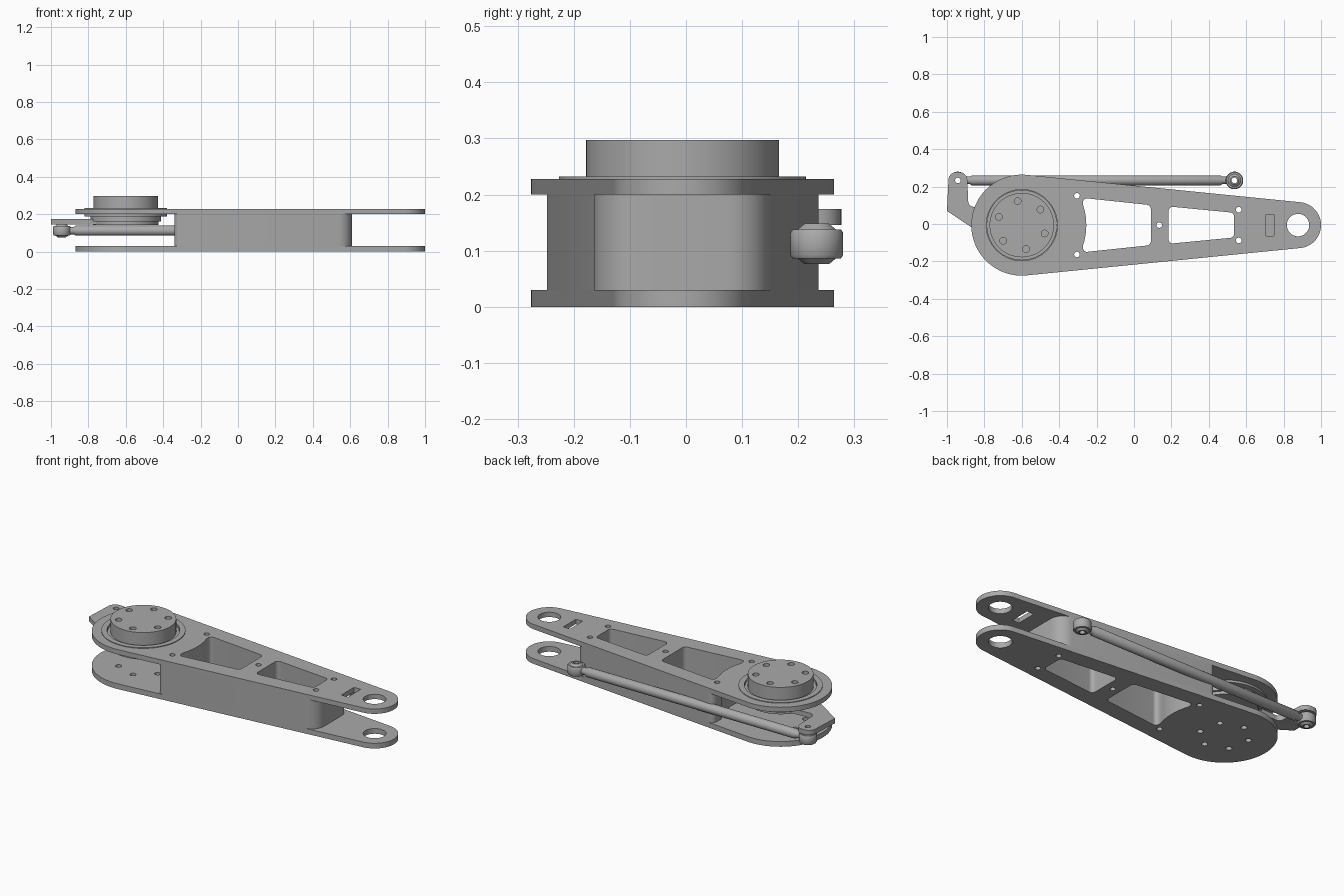
import bpy, bmesh, math
from mathutils import Vector

cube = bpy.data.objects.get("Cube")
if cube:
    bpy.data.objects.remove(cube)

CY = -0.006                    # centre line of the arm
HUB, TIP = (-0.6, CY), (0.877, CY)
HUB_R, TIP_R = 0.27, 0.123
SLOPE = math.asin((HUB_R - TIP_R) / (TIP[0] - HUB[0]))

metal = bpy.data.materials.new("machined grey")
metal.use_nodes = True
metal.diffuse_color = (0.4, 0.4, 0.4, 1)
metal.node_tree.nodes["Principled BSDF"].inputs["Base Color"].default_value = (0.4, 0.4, 0.4, 1)


def arc(c, r, a0, a1, n=24):
    return [(c[0] + r * math.cos(a0 + (a1 - a0) * i / n),
             c[1] + r * math.sin(a0 + (a1 - a0) * i / n)) for i in range(n + 1)]


def circle(c, r, n=48):
    return arc(c, r, 0, math.tau, n)[:-1]


def ring_of(c, r, hole, count=6, start=math.radians(40)):
    return [circle((c[0] + r * math.cos(start + math.tau * i / count),
                    c[1] + r * math.sin(start + math.tau * i / count)), hole, 20)
            for i in range(count)]


def rounded(pts, r, n=8):
    """Fillet every corner of a polygon; r is one radius or one per corner."""
    radii = r if isinstance(r, list) else [r] * len(pts)
    out = []
    for i, rad in enumerate(radii):
        p = Vector(pts[i])
        a = (Vector(pts[i - 1]) - p).normalized()
        b = (Vector(pts[(i + 1) % len(pts)]) - p).normalized()
        if rad == 0:
            out.append(tuple(p))
            continue
        half = a.angle(b) / 2
        c = p + (a + b).normalized() * rad / math.sin(half)
        s = p + a * rad / math.tan(half) - c
        e = p + b * rad / math.tan(half) - c
        turn = s.angle(e)
        for k in range(n + 1):
            t = k / n
            v = (s * math.sin((1 - t) * turn) + e * math.sin(t * turn)) / math.sin(turn)
            out.append(tuple(c + v))
    return out


def add_mesh(name, mesh):
    obj = bpy.data.objects.new(name, mesh)
    bpy.context.collection.objects.link(obj)
    mesh.materials.clear()
    mesh.materials.append(metal)
    bpy.ops.object.select_all(action='DESELECT')
    obj.select_set(True)
    bpy.context.view_layer.objects.active = obj
    bpy.ops.object.shade_smooth_by_angle(angle=math.radians(35))
    return obj


def prism(name, z0, z1, outline, holes=()):
    """Extrude a flat outline with holes between two heights."""
    curve = bpy.data.curves.new(name, 'CURVE')
    curve.dimensions, curve.fill_mode = '2D', 'BOTH'
    curve.extrude = (z1 - z0) / 2
    for loop in [outline, *holes]:
        sp = curve.splines.new('POLY')
        sp.points.add(len(loop) - 1)
        for pt, (x, y) in zip(sp.points, loop):
            pt.co = (x, y, 0, 1)
        sp.use_cyclic_u = True
    tmp = bpy.data.objects.new("tmp", curve)
    bpy.context.collection.objects.link(tmp)
    dg = bpy.context.evaluated_depsgraph_get()
    mesh = bpy.data.meshes.new_from_object(tmp.evaluated_get(dg))
    bpy.data.objects.remove(tmp)
    bm = bmesh.new()
    bm.from_mesh(mesh)
    bmesh.ops.remove_doubles(bm, verts=bm.verts, dist=1e-5)
    bmesh.ops.recalc_face_normals(bm, faces=bm.faces)
    bmesh.ops.translate(bm, verts=bm.verts, vec=(0, 0, (z0 + z1) / 2))
    bm.to_mesh(mesh)
    bm.free()
    return add_mesh(name, mesh)


def lathe(name, profile, origin, axis='Z', steps=40):
    """Spin a closed or axis-to-axis (radius, height) profile."""
    bm = bmesh.new()
    vs = [bm.verts.new((r, 0, h)) for r, h in profile]
    es = [bm.edges.new(p) for p in zip(vs, vs[1:])]
    bmesh.ops.spin(bm, geom=vs + es, cent=(0, 0, 0), axis=(0, 0, 1),
                   angle=math.tau, steps=steps, use_duplicate=False)
    bmesh.ops.remove_doubles(bm, verts=bm.verts, dist=1e-5)
    bmesh.ops.recalc_face_normals(bm, faces=bm.faces)
    mesh = bpy.data.meshes.new(name)
    bm.to_mesh(mesh)
    bm.free()
    obj = add_mesh(name, mesh)
    obj.location = origin
    if axis == 'X':
        obj.rotation_euler = (0, math.pi / 2, 0)
    return obj


# Shared outlines: tapered arm, two windows, bolt holes
quarter = math.pi / 2 - SLOPE
arm = arc(TIP, TIP_R, -quarter, quarter, 32) + arc(HUB, HUB_R, quarter, math.tau - quarter, 64)


def edge(x):
    return (HUB_R - (x - HUB[0]) * math.sin(SLOPE)) / math.cos(SLOPE)


def trapezoid(x0, x1, h0, h1, r):
    return rounded([(x0, CY - h0), (x1, CY - h1), (x1, CY + h1), (x0, CY + h0)], r)


bow = math.radians(22)
bowed = arc(HUB, 0.345, bow, -bow, 12)
window_a = rounded([(-0.272, CY - 0.145), (0.09, CY - 0.107), (0.09, CY + 0.107),
                    (-0.272, CY + 0.145)] + bowed[1:-1], [0.02, 0.025, 0.025, 0.02] + [0] * 11)
window_b = trapezoid(0.185, 0.535, 0.1, 0.066, 0.022)
bolts = [circle((x, CY + y), 0.015, 20) for x, y in
         [(-0.305, 0.157), (-0.305, -0.157), (0.135, 0), (0.56, 0.082), (0.56, -0.082)]]
through = [window_a, window_b] + bolts
tip_hole = circle(TIP, 0.06)
slot = trapezoid(0.705, 0.748, 0.058, 0.058, 0.004)

# Side plates
prism("lower_plate", 0, 0.03, arm, through + [tip_hole] + ring_of(HUB, 0.13, 0.016))
prism("upper_plate", 0.2, 0.228, arm, through + [tip_hole, slot, circle(HUB, 0.2)])

# Hollow core between the plates, scooped around the drive
scoop = arc(HUB, 0.31, math.radians(33), math.radians(-33), 16)
core = rounded([(-0.34, CY - edge(-0.34)), (0.61, CY - edge(0.61)),
                (0.61, CY + edge(0.61)), (-0.34, CY + edge(-0.34))] + scoop,
               [0.03, 0.08, 0.08, 0.03] + [0] * len(scoop))
prism("core_block", 0.03, 0.2, core, through)

# Rotary drive: bearing ring, body, drilled output flange
prism("bearing_ring", 0.188, 0.232, circle(HUB, 0.22, 64), [circle(HUB, 0.19, 64)])
prism("drive_body", 0.16, 0.222, circle(HUB, 0.188, 64))
prism("flange_base", 0.222, 0.27, circle(HUB, 0.172, 64))
prism("output_flange", 0.27, 0.297, circle(HUB, 0.172, 64), ring_of(HUB, 0.13, 0.018))

# Crank lever that drives the push rod
ROD_Y, ROD_Z = 0.233, 0.112
ROD_ENDS = (-0.942, 0.537)
prism("crank_hub", 0.143, 0.18, circle(HUB, 0.175, 64))
lever = rounded([(-0.99, 0.277), (-0.893, 0.277), (-0.885, 0.09), (-0.72, 0.1),
                 (-0.7, -0.12), (-0.865, -0.02), (-1.0, 0.07)],
                [0.042, 0.042, 0.03, 0, 0, 0, 0.004])
prism("crank_lever", 0.146, 0.174, lever, [circle((ROD_ENDS[0], ROD_Y), 0.015, 24)])

# Push rod with a necked shaft and an eye at each end
x0, x1 = ROD_ENDS
lathe("push_rod", [(0, x0 + 0.03), (0.02, x0 + 0.03), (0.02, x0 + 0.065), (0.027, x0 + 0.075),
                   (0.027, x1 - 0.075), (0.02, x1 - 0.065), (0.02, x1 - 0.03), (0, x1 - 0.03)],
      (0, ROD_Y, ROD_Z), 'X', 32)
half_eye = [(0.015, 0.036), (0.022, 0.036), (0.034, 0.026), (0.043, 0.026), (0.047, 0.02)]
eye = half_eye + [(r, -h) for r, h in reversed(half_eye)] + half_eye[:1]
for side, x in zip(("right", "left"), ROD_ENDS):
    lathe(side + "_rod_eye", eye, (x, ROD_Y, ROD_Z))
